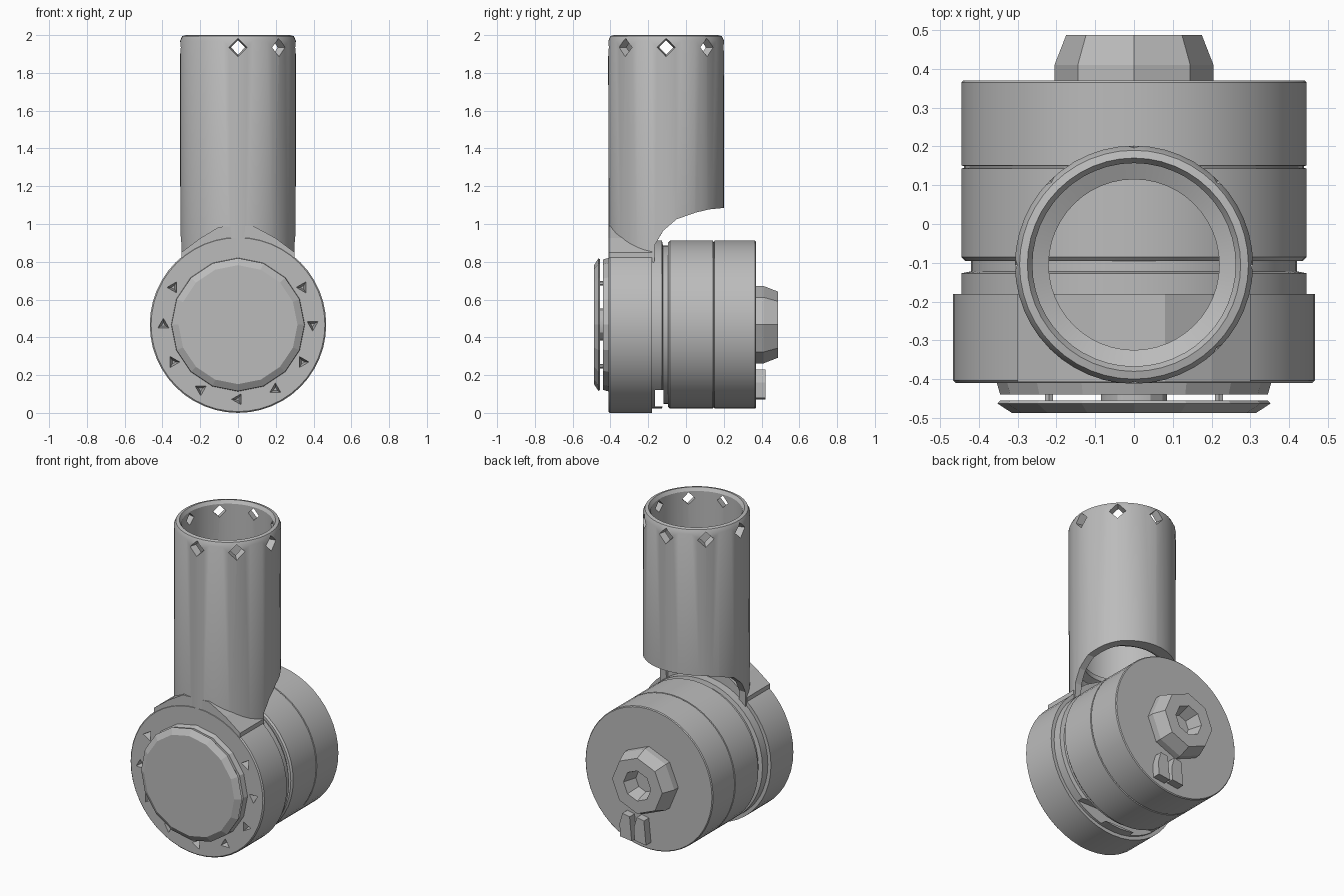
import bpy, bmesh, math
from mathutils import Matrix, Vector

cube = bpy.data.objects.get("Cube")
if cube:
    bpy.data.objects.remove(cube, do_unlink=True)

grey = bpy.data.materials.new("mid grey")
grey.use_nodes = True
COLOUR = (0.5, 0.5, 0.5, 1)
grey.diffuse_color = COLOUR
grey.node_tree.nodes["Principled BSDF"].inputs["Base Color"].default_value = COLOUR

AXIS_Z = 0.467    # height of the motor axis
TUBE_Y = -0.105   # centre line of the upright tube


def finish(name, bm, smooth=True):
    bmesh.ops.remove_doubles(bm, verts=bm.verts, dist=1e-5)
    bmesh.ops.recalc_face_normals(bm, faces=bm.faces)
    mesh = bpy.data.meshes.new(name)
    bm.to_mesh(mesh)
    bm.free()
    mesh.materials.append(grey)
    obj = bpy.data.objects.new(name, mesh)
    bpy.context.collection.objects.link(obj)
    if smooth:
        bpy.ops.object.select_all(action='DESELECT')
        obj.select_set(True)
        bpy.context.view_layer.objects.active = obj
        bpy.ops.object.shade_smooth_by_angle(angle=math.radians(30))
    return obj


def lathe(name, profile, sides, along_y=True, centre=(0, 0, AXIS_Z), closed=False, smooth=True):
    """Spin (radius, distance) points around the y axis or the z axis."""
    bm = bmesh.new()
    pts = profile + profile[:1] if closed else profile
    verts = [bm.verts.new((r, 0, d)) for r, d in pts]
    edges = [bm.edges.new(pair) for pair in zip(verts, verts[1:])]
    bmesh.ops.spin(bm, geom=verts + edges, cent=(0, 0, 0), axis=(0, 0, 1),
                   angle=math.tau, steps=sides, use_duplicate=False)
    turn = Matrix.Rotation(-math.pi / 2, 4, 'X') if along_y else Matrix()
    bm.transform(Matrix.Translation(centre) @ turn)
    return finish(name, bm, smooth)


def prism(name, outline, axis, start, end):
    """Extrude a flat outline along x (y, z points) or y (x, z points)."""
    bm = bmesh.new()
    place = (lambda a, b: (start, a, b)) if axis == 'x' else (lambda a, b: (a, start, b))
    face = bm.faces.new([bm.verts.new(place(a, b)) for a, b in outline])
    out = bmesh.ops.extrude_face_region(bm, geom=[face])
    move = Vector((end - start, 0, 0)) if axis == 'x' else Vector((0, end - start, 0))
    bmesh.ops.translate(bm, vec=move, verts=[v for v in out['geom'] if isinstance(v, bmesh.types.BMVert)])
    return finish(name, bm, smooth=False)


def cones(name, matrices, sides, r1, r2, depth):
    bm = bmesh.new()
    for m in matrices:
        bmesh.ops.create_cone(bm, cap_ends=True, segments=sides, radius1=r1, radius2=r2,
                              depth=depth, matrix=m)
    return finish(name, bm, smooth=False)


def cut(obj, cutter):
    mod = obj.modifiers.new("cut", 'BOOLEAN')
    mod.operation = 'DIFFERENCE'
    mod.solver = 'EXACT'
    mod.object = cutter
    cutter.hide_render = True
    cutter.hide_set(True)
    cutter.display_type = 'WIRE'


def around_axis(angle, radius, y):
    return Matrix.Translation((radius * math.cos(angle), y, AXIS_Z + radius * math.sin(angle)))


# Upright tube with an inner ledge near its foot
tube = lathe("upright_tube",
             [(0.305, 0.75), (0.307, 1.97), (0.295, 1.995), (0.275, 2.0), (0.262, 1.98),
              (0.262, 1.14), (0.22, 1.12), (0.22, 1.09), (0.262, 1.07), (0.262, 0.75)],
             48, along_y=False, centre=(0, TUBE_Y, 0), closed=True)

# Saddle-shaped clearance under the rear of the tube
saddle = prism("saddle_cutter",
               [(-0.175, 0.6), (-0.165, 0.89), (-0.12, 0.965), (-0.05, 1.025), (0.05, 1.06),
                (0.12, 1.077), (0.2, 1.085), (0.4, 1.09), (0.4, 0.6)], 'x', -0.5, 0.5)
cut(tube, saddle)

# Diamond holes below the tube rim, skipping one at the front
holes = []
for i in range(8):
    if i == 5:
        continue
    spin = Matrix.Rotation(i * math.pi / 4, 4, 'Z')
    holes.append(Matrix.Translation((0, TUBE_Y, 1.935)) @ spin @ Matrix.Translation((0.28, 0, 0))
                 @ Matrix.Rotation(math.pi / 2, 4, 'Y'))
cut(tube, cones("rim_hole_cutter", holes, 4, 0.03, 0.055, 0.1))

# Front collar with a ring of pits in its face
collar = lathe("front_collar", [(0, -0.41), (0.46, -0.41), (0.467, -0.403), (0.467, -0.18), (0, -0.18)], 48)
pits = [around_axis(math.radians(a), 0.395, -0.41) @ Matrix.Rotation(math.radians(-a), 4, 'Y')
        @ Matrix.Rotation(-math.pi / 2, 4, 'X') for a in range(-210, 31, 30)]
cut(collar, cones("collar_pit_cutter", pits, 3, 0.055, 0.012, 0.12))

# Flat web joining the collar face to the tube
prism("collar_web", [(-0.3, 0.8), (-0.3, 0.85), (-0.2, 0.925), (-0.1, 0.985), (0.08, 0.99),
                     (0.2, 0.925), (0.3, 0.85), (0.3, 0.8)], 'y', -0.408, -0.18)

# Neck between collar and body, with a gap at the bottom
neck = lathe("neck", [(0, -0.18), (0.445, -0.18), (0.445, -0.127), (0.42, -0.122),
                      (0.42, -0.09), (0, -0.09)], 48)
cut(neck, prism("neck_gap_cutter", [(-0.165, 0.035), (-0.165, 0.12), (-0.12, 0.12), (-0.12, 0.035)],
                'x', -0.5, 0.5))

# Motor body with a seam groove
lathe("motor_body", [(0, -0.095), (0.435, -0.095), (0.445, -0.085), (0.445, 0.143), (0.438, 0.145),
                     (0.438, 0.149), (0.445, 0.151), (0.445, 0.365), (0.44, 0.37), (0, 0.37)], 48)

# Front cap, its seat and the pins between them
lathe("front_cap", [(0, -0.487), (0.315, -0.487), (0.352, -0.463), (0.345, -0.455), (0, -0.455)],
      16, smooth=False)
lathe("cap_seat", [(0, -0.44), (0.345, -0.44), (0.355, -0.405), (0, -0.405)], 16, smooth=False)
lathe("cap_core", [(0, -0.46), (0.085, -0.46), (0.085, -0.435), (0, -0.435)], 12)
pins = [around_axis(math.radians(45 + 90 * i), 0.31, -0.447) @ Matrix.Rotation(math.pi / 2, 4, 'X')
        for i in range(4)]
cones("cap_pins", pins, 6, 0.012, 0.012, 0.03)

# Rear boss with a hollow centre
lathe("rear_boss", [(0.205, 0.365), (0.205, 0.41), (0.175, 0.487), (0.095, 0.487), (0.07, 0.4), (0, 0.4)],
      8, smooth=False)

# Cable connectors below the boss
for i, x in enumerate((0.03, 0.13)):
    prism(f"cable_connector_{i + 1}",
          [(x - 0.045, 0.07), (x - 0.03, 0.22), (x + 0.02, 0.23), (x + 0.04, 0.16), (x + 0.035, 0.08)],
          'y', 0.365, 0.42)
